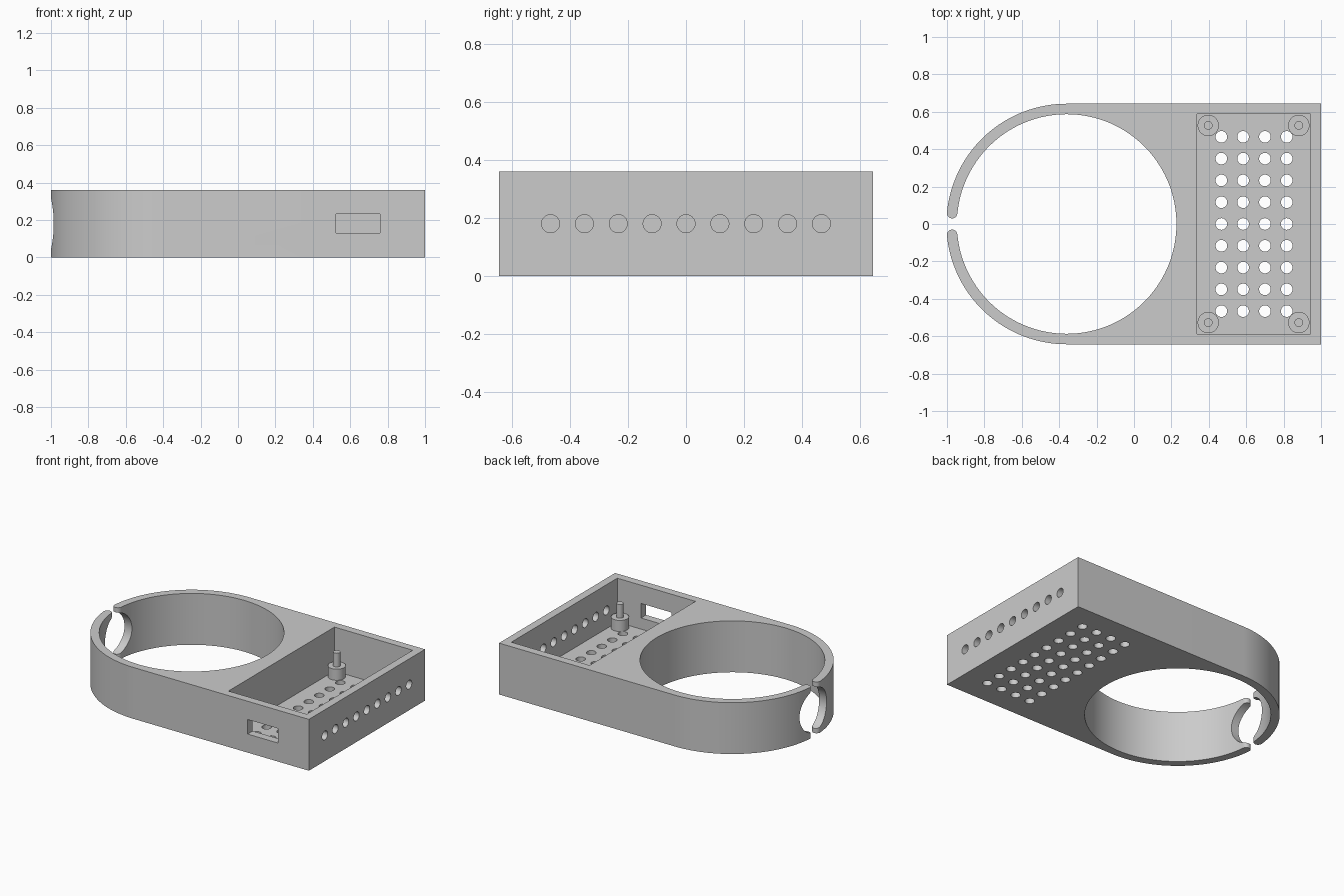
import bpy, bmesh, math
from mathutils import Matrix, Vector

if "Cube" in bpy.data.objects:
    bpy.data.objects.remove(bpy.data.objects["Cube"])

HEIGHT, HALF_WIDTH, WALL, FLOOR = 0.36, 0.643, 0.056, 0.052
RING_X = -0.36
MID_Z = HEIGHT / 2

grey = bpy.data.materials.new("plain grey")
grey.use_nodes = True
grey.diffuse_color = (0.6, 0.6, 0.6, 1)
grey.node_tree.nodes["Principled BSDF"].inputs["Base Color"].default_value = (0.6, 0.6, 0.6, 1)


def add_cylinder(bm, centre, radius, depth, axis="Z", segments=32):
    turn = Matrix.Rotation(math.pi / 2, 4, "Y") if axis == "X" else Matrix()
    bmesh.ops.create_cone(bm, cap_ends=True, segments=segments, radius1=radius, radius2=radius,
                          depth=depth, matrix=Matrix.Translation(centre) @ turn)


def add_box(bm, low, high):
    low, high = Vector(low), Vector(high)
    bmesh.ops.create_cube(bm, size=1, matrix=Matrix.Translation((low + high) / 2)
                          @ Matrix.Diagonal((*(high - low), 1)))


def make_object(name, bm):
    bmesh.ops.recalc_face_normals(bm, faces=bm.faces)
    mesh = bpy.data.meshes.new(name)
    bm.to_mesh(mesh)
    bm.free()
    mesh.materials.append(grey)
    obj = bpy.data.objects.new(name, mesh)
    bpy.context.collection.objects.link(obj)
    return obj


def select(obj):
    bpy.ops.object.select_all(action="DESELECT")
    obj.select_set(True)
    bpy.context.view_layer.objects.active = obj


def cut(target, bm):
    cutter = make_object("cutter", bm)
    cutter.hide_render = True
    mod = target.modifiers.new("cut", "BOOLEAN")
    mod.operation, mod.solver, mod.object = "DIFFERENCE", "EXACT", cutter
    select(target)
    bpy.ops.object.modifier_apply(modifier=mod.name)
    bpy.data.objects.remove(cutter)


def arc(cx, cy, radius, start, end, steps):
    angles = [math.radians(start + (end - start) * i / steps) for i in range(steps + 1)]
    return [(cx + radius * math.cos(a), cy + radius * math.sin(a)) for a in angles]


# Body: square block running into an open ring with rounded tips
inner = HALF_WIDTH - WALL
middle = HALF_WIDTH - WALL / 2
tip = 180 - math.degrees(math.asin(0.058 / middle))
tip_x = RING_X + middle * math.cos(math.radians(tip))
outline = [(1, -HALF_WIDTH), (1, HALF_WIDTH)]
outline += arc(RING_X, 0, HALF_WIDTH, 90, tip, 32)
outline += arc(tip_x, 0.058, WALL / 2, tip, tip + 180, 10)[1:-1]
outline += arc(RING_X, 0, inner, tip, -tip, 120)
outline += arc(tip_x, -0.058, WALL / 2, 180 - tip, 360 - tip, 10)[1:-1]
outline += arc(RING_X, 0, HALF_WIDTH, -tip, -90, 32)
bm = bmesh.new()
base = bm.faces.new([bm.verts.new((x, y, 0)) for x, y in outline])
grown = bmesh.ops.extrude_face_region(bm, geom=[base])["geom"]
bmesh.ops.translate(bm, vec=(0, 0, HEIGHT),
                    verts=[v for v in grown if isinstance(v, bmesh.types.BMVert)])
body = make_object("holder_body", bm)

# Open-topped compartment
bm = bmesh.new()
add_box(bm, (0.337, -inner, FLOOR), (1 - WALL, inner, HEIGHT + 0.1))
cut(body, bm)

# Vent holes, side slot and round opening across the ring gap
bm = bmesh.new()
for row in range(9):
    y = (row - 4) * 0.1165
    add_cylinder(bm, (1, y, MID_Z), 0.031, 0.2, "X")
    for column in range(4):
        add_cylinder(bm, (0.467 + column * 0.1165, y, 0), 0.031, 0.2)
add_box(bm, (0.525, -0.7, 0.13), (0.76, -0.54, 0.232))
add_cylinder(bm, (-0.95, 0, MID_Z), 0.15, 0.3, "X", 64)
cut(body, bm)

# Corner standoffs, each with a locating pin
parts = [body]
for side, x in (("inner", 0.397), ("outer", 0.881)):
    for end, y in (("front", -0.527), ("back", 0.527)):
        for part, radius, low, high in (("standoff", 0.057, FLOOR - 0.01, 0.13),
                                        ("pin", 0.023, 0.12, 0.226)):
            bm = bmesh.new()
            add_cylinder(bm, (x, y, (low + high) / 2), radius, high - low)
            parts.append(make_object(f"{end}_{side}_{part}", bm))

for obj in parts:
    select(obj)
    bpy.ops.object.shade_smooth_by_angle(angle=math.radians(30))
